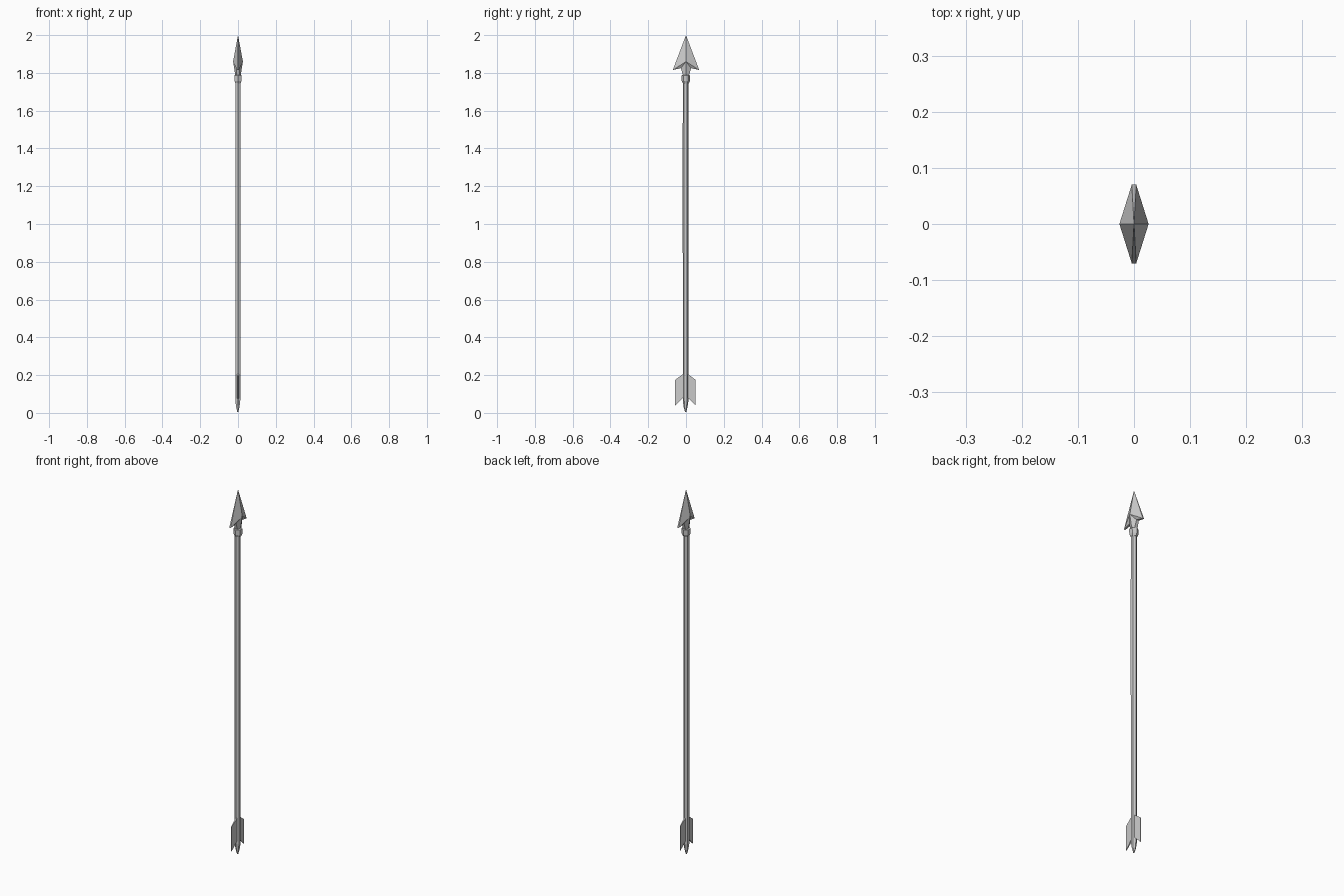
import bpy, math

if "Cube" in bpy.data.objects:
    bpy.data.objects.remove(bpy.data.objects["Cube"])


def make(name, verts, faces, mirror=None):
    mesh = bpy.data.meshes.new(name)
    mesh.from_pydata(verts, [], faces)
    mesh.update()
    obj = bpy.data.objects.new(name, mesh)
    bpy.context.collection.objects.link(obj)
    if mirror:
        mod = obj.modifiers.new("mirror", "MIRROR")
        mod.use_axis = mirror
        mod.use_clip = True
    return obj


def lathe(name, profile, sides=6, cx=-0.001, cy=-0.002):
    """Low-poly turned part from (radius, z) pairs, capped at both ends."""
    verts, faces = [], []
    for r, z in profile:
        for i in range(sides):
            a = math.tau * (i + 0.5) / sides
            verts.append((cx + r * math.cos(a), cy + r * math.sin(a), z))
    for k in range(len(profile) - 1):
        for i in range(sides):
            j = (i + 1) % sides
            a, b = k * sides, (k + 1) * sides
            faces.append((a + i, a + j, b + j, b + i))
    faces.append(tuple(reversed(range(sides))))
    faces.append(tuple(range(len(verts) - sides, len(verts))))
    return make(name, verts, faces)


# Shaft with a tapered tail end
lathe("shaft", [(0.003, 0.004), (0.010, 0.03), (0.015, 0.065), (0.015, 0.6),
                (0.0155, 1.2), (0.015, 1.77)])

# Binding collar below the head
lathe("collar", [(0.016, 1.745), (0.022, 1.758), (0.023, 1.786), (0.014, 1.79)], cx=0.0, cy=-0.001)

# Barbed head: one quarter, mirrored over x and y
head = [(0, 0, 2.0), (0.026, 0, 1.86), (0.004, 0.07, 1.815), (0, 0.07, 1.815),
        (0.007, 0.027, 1.825), (0, 0.027, 1.825),
        (0.013, 0, 1.78), (0.009, 0.014, 1.78), (0, 0.014, 1.78)]
make("arrow_head", head,
     [(0, 1, 2), (0, 2, 3), (1, 4, 2), (2, 4, 5, 3), (1, 6, 7, 4), (4, 7, 8, 5)],
     (True, True, False))

# Fletching: a thin wedge-shaped vane on each side of the shaft
outline = [(0.004, 0.212), (0.054, 0.175), (0.054, 0.04), (0.004, 0.09)]
thick = [0.005, 0.0015, 0.0015, 0.005]
for name, s in (("vane_back", 1), ("vane_front", -1)):
    v = [(d * t, s * y - 0.003, z) for d in (-1, 1) for (y, z), t in zip(outline, thick)]
    f = [(0, 1, 2, 3), (7, 6, 5, 4)] + [(i, i + 4, (i + 1) % 4 + 4, (i + 1) % 4) for i in range(4)]
    if s < 0:
        f = [tuple(reversed(q)) for q in f]
    make(name, v, f)
